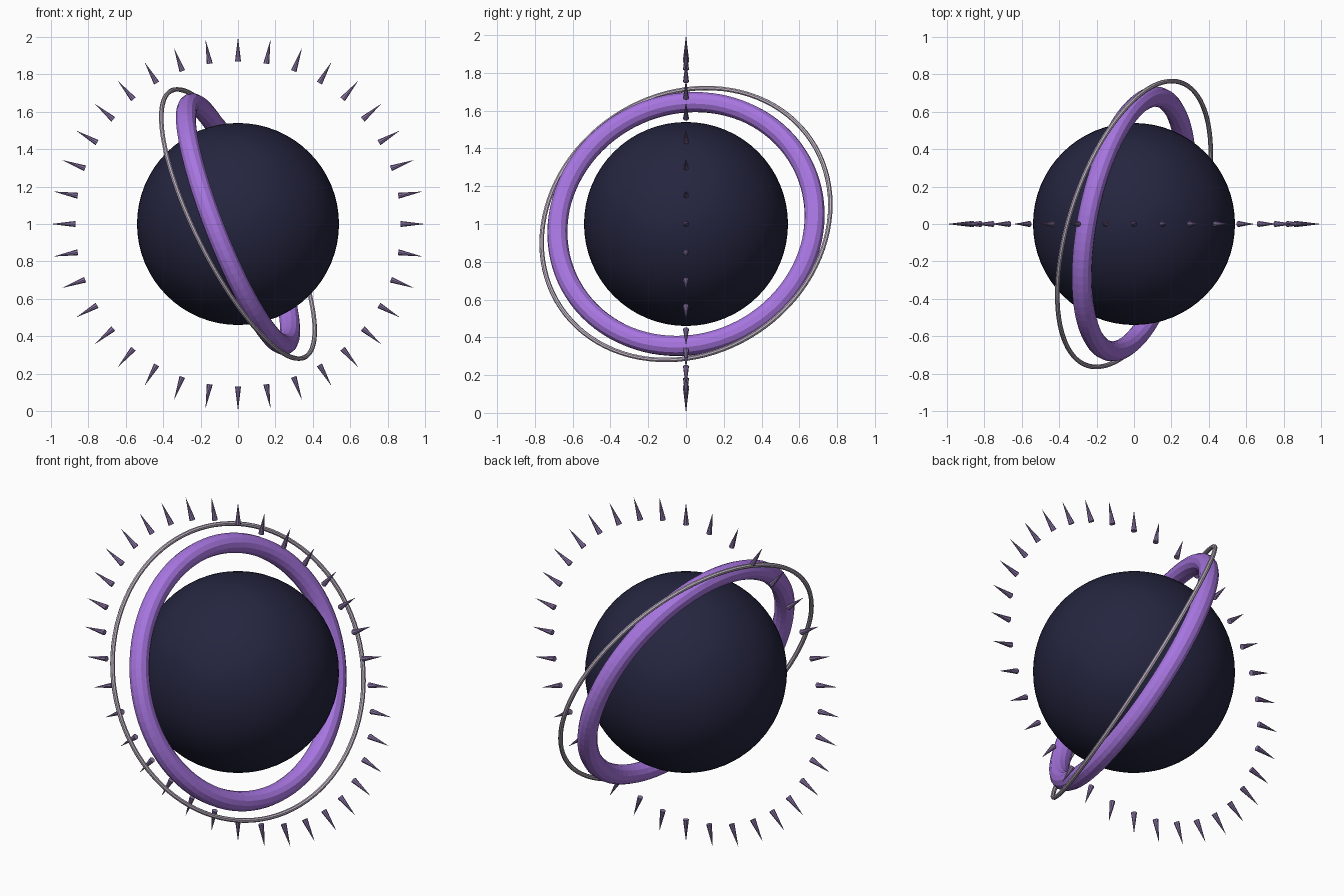
import bpy
import math
from mathutils import Euler, Matrix

old = bpy.data.objects.get("Cube")
if old:
    bpy.data.objects.remove(old, do_unlink=True)

CENTRE = (0, 0, 1)


def material(name, colour):
    mat = bpy.data.materials.new(name)
    mat.use_nodes = True
    mat.diffuse_color = (*colour, 1)
    mat.node_tree.nodes["Principled BSDF"].inputs["Base Color"].default_value = (*colour, 1)
    return mat


navy = material("dark_navy", (0.018, 0.018, 0.05))
purple = material("bright_purple", (0.39, 0.18, 0.75))
silver = material("pale_mauve", (0.53, 0.46, 0.56))
violet = material("dusty_violet", (0.25, 0.17, 0.37))


def finish(name, mat):
    obj = bpy.context.object
    obj.name = name
    obj.data.materials.append(mat)
    return obj


def ring(name, mat, major, minor, sides, tilt):
    bpy.ops.mesh.primitive_torus_add(
        location=CENTRE, rotation=[math.radians(a) for a in tilt],
        major_radius=major, minor_radius=minor,
        major_segments=96, minor_segments=sides)
    return finish(name, mat)


# Central globe
bpy.ops.mesh.primitive_uv_sphere_add(segments=64, ring_count=32, radius=0.54, location=CENTRE)
finish("globe", navy)
bpy.ops.object.shade_smooth()

# Two tilted rings around the globe
ring("thick_ring", purple, 0.692, 0.054, 12, (10.3, 68.5, 0))
ring("thin_ring", silver, 0.797, 0.0125, 8, (16.5, 63.4, 0))

# Upright circle of spikes pointing outwards
COUNT = 36
for i in range(COUNT):
    turn = math.tau * i / COUNT
    spin = Euler((0, turn, 0)).to_matrix().to_4x4()
    bpy.ops.mesh.primitive_cone_add(vertices=8, radius1=0.016, radius2=0, depth=0.13)
    spike = finish(f"spike_{i + 1}", violet)
    spike.matrix_world = (Matrix.Translation(CENTRE) @ spin
                          @ Matrix.Translation((0, 0, 0.935)))
